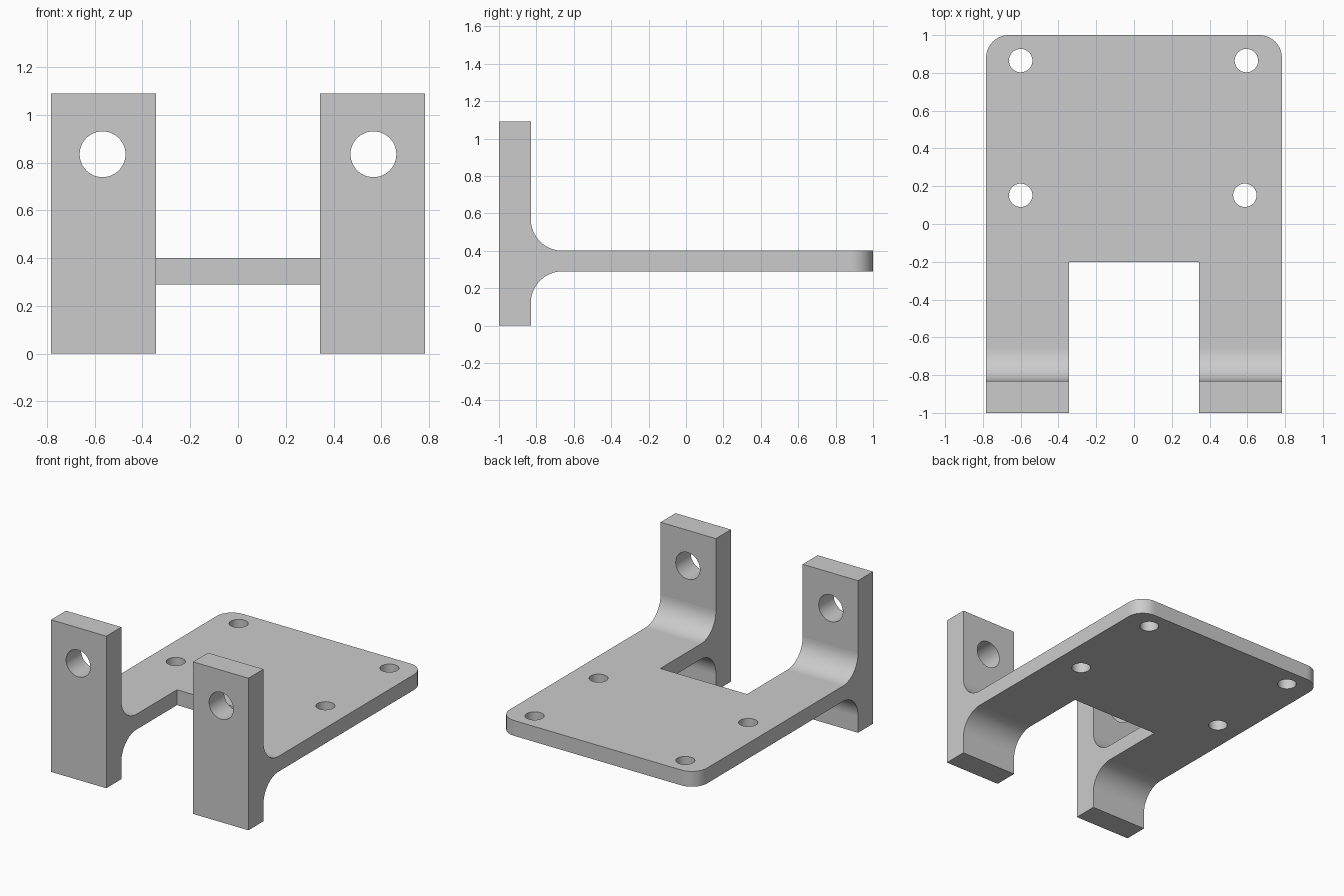
import bpy, bmesh
from math import sin, cos, pi
from mathutils import Vector, Matrix

cube = bpy.data.objects.get("Cube")
if cube:
    bpy.data.objects.remove(cube, do_unlink=True)

# Main dimensions
HALF_W, ARM_IN = 0.783, 0.344
NOTCH_Y, ARM_BACK = -0.2, -0.83
BOTTOM, TOP = 0.29, 0.40
HEIGHT, FILLET, CORNER = 1.09, 0.17, 0.12

grey = bpy.data.materials.new("plain grey")
grey.use_nodes = True
colour = (0.6, 0.6, 0.6, 1)
grey.diffuse_color = colour
grey.node_tree.nodes["Principled BSDF"].inputs["Base Color"].default_value = colour


def arc(cx, cy, r, start, end, steps=16):
    angles = [start + (end - start) * i / steps for i in range(steps + 1)]
    return [(cx + r * cos(a), cy + r * sin(a)) for a in angles]


def finish(name, bm):
    bmesh.ops.recalc_face_normals(bm, faces=bm.faces)
    mesh = bpy.data.meshes.new(name)
    bm.to_mesh(mesh)
    bm.free()
    mesh.materials.append(grey)
    obj = bpy.data.objects.new(name, mesh)
    bpy.context.collection.objects.link(obj)
    return obj


def prism(name, points, direction):
    bm = bmesh.new()
    face = bm.faces.new([bm.verts.new(p) for p in points])
    new = bmesh.ops.extrude_face_region(bm, geom=[face])["geom"]
    verts = [v for v in new if isinstance(v, bmesh.types.BMVert)]
    bmesh.ops.translate(bm, verts=verts, vec=Vector(direction))
    return finish(name, bm)


def drill(name, location, radius, depth, turn=0):
    bm = bmesh.new()
    matrix = Matrix.Translation(location) @ Matrix.Rotation(turn, 4, "X")
    bmesh.ops.create_cone(bm, cap_ends=True, segments=48, radius1=radius,
                          radius2=radius, depth=depth, matrix=matrix)
    return finish(name, bm)


# Side profile: upright foot, filleted into the thin plate
inner = ARM_BACK + FILLET
side = [(-1, 0), (ARM_BACK, 0)]
side += arc(inner, BOTTOM - FILLET, FILLET, pi, pi / 2)
side += [(1.2, BOTTOM), (1.2, TOP)]
side += arc(inner, TOP + FILLET, FILLET, -pi / 2, -pi)
side += [(ARM_BACK, HEIGHT), (-1, HEIGHT)]
bracket = prism("mounting_bracket", [(-1, y, z) for y, z in side], (2, 0, 0))

# Plan outline: two arms, open notch, rounded back corners
cx, cy = HALF_W - CORNER, 1 - CORNER
half = [(ARM_IN, NOTCH_Y), (ARM_IN, -1.2), (HALF_W, -1.2)]
half += arc(cx, cy, CORNER, 0, pi / 2)
plan = half + [(-x, y) for x, y in reversed(half)]
outline = prism("outline_cutter", [(x, y, -0.2) for x, y in plan], (0, 0, 1.6))

# Plate screw holes and upright pivot holes
cutters = [(outline, "INTERSECT")]
for x, y in [(-0.6, 0.865), (0.595, 0.865), (-0.6, 0.152), (0.587, 0.152)]:
    cutters.append((drill("screw_hole_cutter", (x, y, 0.345), 0.062, 0.4), "DIFFERENCE"))
for x in (-0.567, 0.567):
    cutters.append((drill("pivot_hole_cutter", (x, -0.915, 0.835), 0.096, 0.5, pi / 2),
                    "DIFFERENCE"))

for cutter, operation in cutters:
    cutter.hide_render = True
    mod = bracket.modifiers.new(cutter.name, "BOOLEAN")
    mod.object, mod.operation, mod.solver = cutter, operation, "EXACT"

# Bake the cuts and drop the helpers
graph = bpy.context.evaluated_depsgraph_get()
bracket.data = bpy.data.meshes.new_from_object(bracket.evaluated_get(graph))
bracket.modifiers.clear()
for cutter, _ in cutters:
    bpy.data.objects.remove(cutter, do_unlink=True)

# Smooth the curved faces, keep the straight faces flat
for face in bracket.data.polygons:
    face.use_smooth = max(abs(c) for c in face.normal) < 0.9999
